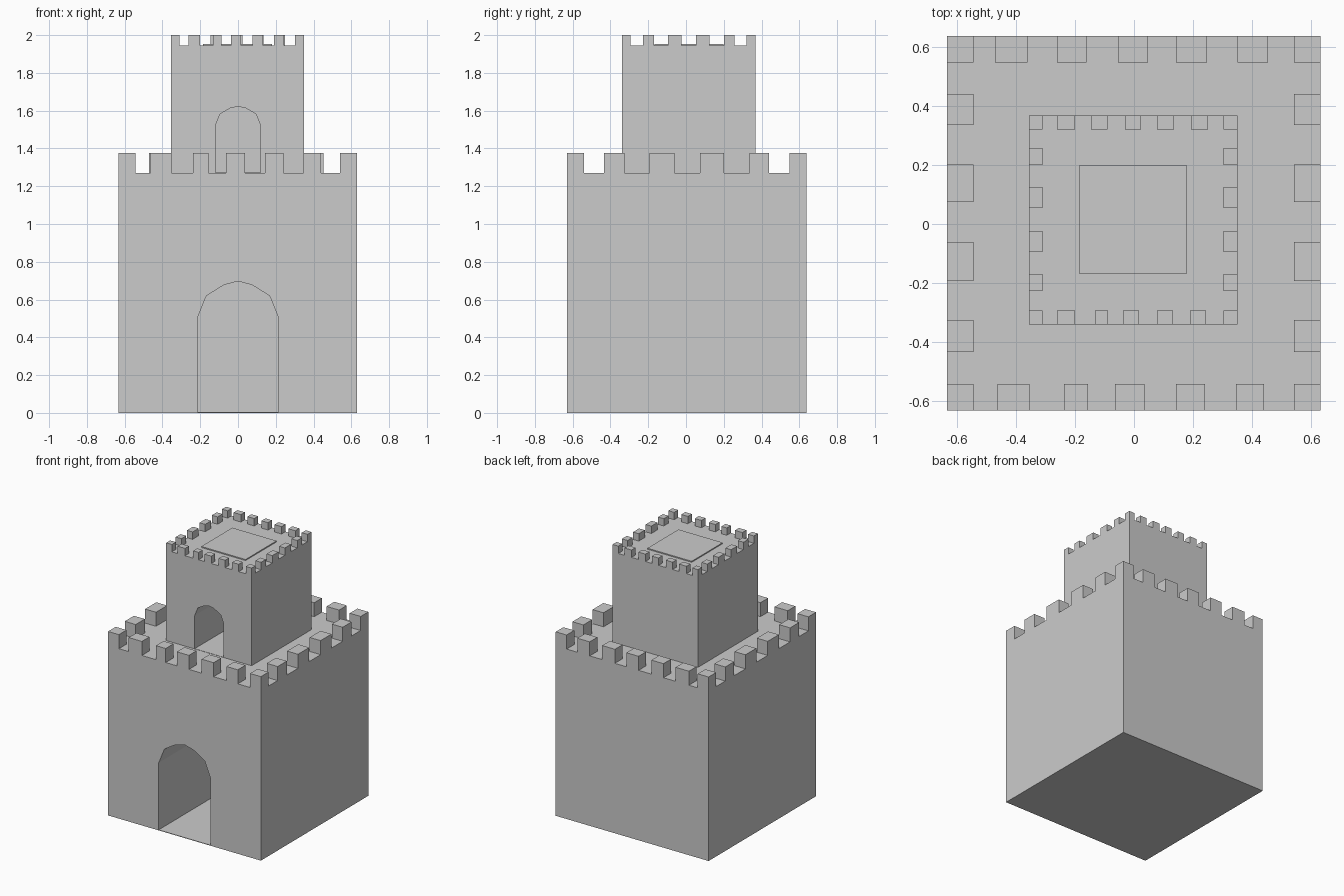
import bpy, bmesh

if "Cube" in bpy.data.objects:
    bpy.data.objects.remove(bpy.data.objects["Cube"])

stone = bpy.data.materials.new("grey_stone")
stone.diffuse_color = (0.6, 0.6, 0.6, 1)
stone.use_nodes = True
stone.node_tree.nodes["Principled BSDF"].inputs["Base Color"].default_value = stone.diffuse_color


def add_object(name, bm):
    bmesh.ops.recalc_face_normals(bm, faces=bm.faces)
    mesh = bpy.data.meshes.new(name)
    bm.to_mesh(mesh)
    bm.free()
    mesh.materials.append(stone)
    ob = bpy.data.objects.new(name, mesh)
    bpy.context.collection.objects.link(ob)
    return ob


def add_box(bm, x, y, z):
    verts = bmesh.ops.create_cube(bm, size=1)["verts"]
    for v in verts:
        v.co = [lo + (c + 0.5) * (hi - lo) for c, (lo, hi) in zip(v.co, (x, y, z))]


def block(name, x, y, z):
    bm = bmesh.new()
    add_box(bm, x, y, z)
    return add_object(name, bm)


def carve_door(wall, half, y0, y1):
    """Cut a blind arched passage; half is the right half outline, top last."""
    outline = half + [(-x, z) for x, z in reversed(half[:-1])]
    bm = bmesh.new()
    face = bm.faces.new([bm.verts.new((x, y0, z)) for x, z in outline])
    ext = bmesh.ops.extrude_face_region(bm, geom=[face])["geom"]
    for v in ext:
        if isinstance(v, bmesh.types.BMVert):
            v.co.y = y1
    cutter = add_object("door_cutter", bm)
    cutter.hide_render = True
    mod = wall.modifiers.new("door", 'BOOLEAN')
    mod.operation = 'DIFFERENCE'
    mod.solver = 'EXACT'
    mod.object = cutter
    bpy.context.view_layer.objects.active = wall
    bpy.ops.object.modifier_apply(modifier=mod.name)
    bpy.data.objects.remove(cutter)


def battlement(name, x, y, z, t, front, back, side):
    """Ring of merlons: corners, then front and back rows, then both sides."""
    left, right = (x[0], x[0] + t), (x[1] - t, x[1])
    near, far = (y[0], y[0] + t), (y[1] - t, y[1])
    bm = bmesh.new()
    for span in [left, right] + front:
        add_box(bm, span, near, z)
    for span in [left, right] + back:
        add_box(bm, span, far, z)
    for span in side:
        add_box(bm, left, span, z)
        add_box(bm, right, span, z)
    return add_object(name, bm)


# Lower keep with arched gateway
KX, KY = (-0.633, 0.631), (-0.631, 0.637)
keep = block("lower_keep", KX, KY, (0, 1.27))
carve_door(keep, [(0.214, 0.004), (0.214, 0.505), (0.167, 0.62), (0.075, 0.677), (0, 0.697)],
           -0.8, 0.62)
battlement("lower_battlement", KX, KY, (1.27, 1.375), 0.09,
           [(-0.462, -0.353), (-0.237, -0.156), (-0.064, 0.036), (0.142, 0.24), (0.346, 0.44)],
           [(-0.47, -0.36), (-0.26, -0.16), (-0.054, 0.047), (0.142, 0.247), (0.35, 0.453)],
           [(-0.433, -0.325), (-0.193, -0.061), (0.074, 0.202), (0.335, 0.44)])

# Upper tower with arched doorway
TX, TY = (-0.356, 0.35), (-0.34, 0.367)
tower = block("upper_tower", TX, TY, (1.25, 1.945))
carve_door(tower, [(0.12, 1.272), (0.12, 1.52), (0.095, 1.582), (0.04, 1.614), (0, 1.622)],
           -0.5, 0.35)
battlement("upper_battlement", TX, TY, (1.945, 2.0), 0.047,
           [(-0.261, -0.2), (-0.132, -0.088), (-0.037, 0.017), (0.078, 0.132), (0.19, 0.244)],
           [(-0.261, -0.2), (-0.146, -0.09), (-0.03, 0.024), (0.078, 0.136), (0.193, 0.25)],
           [(-0.227, -0.17), (-0.095, -0.024), (0.054, 0.125), (0.2, 0.257)])

# Roof hatch
block("roof_hatch", (-0.186, 0.18), (-0.168, 0.198), (1.94, 1.953))
